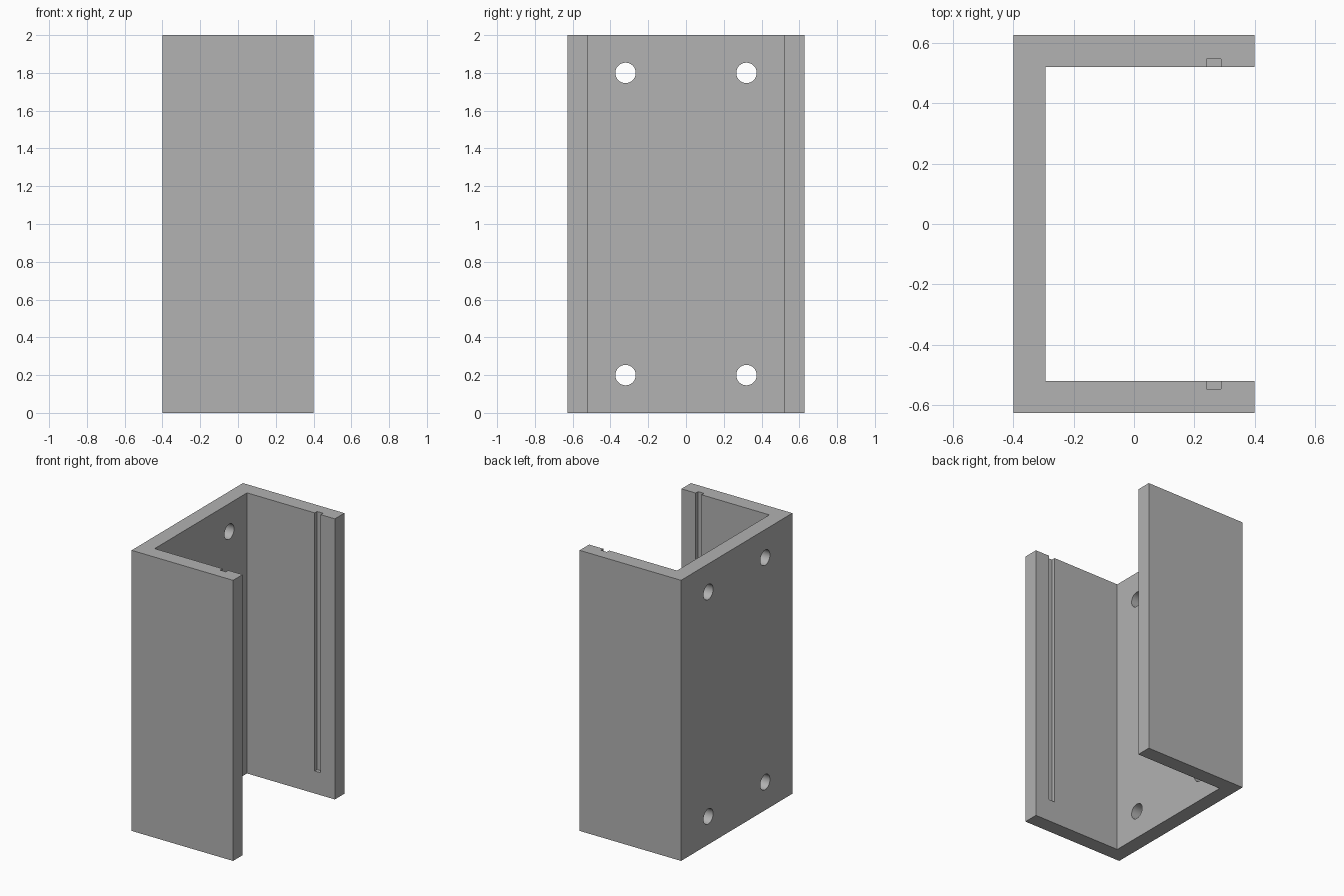
import bpy
import bmesh
import math

if "Cube" in bpy.data.objects:
    bpy.data.objects.remove(bpy.data.objects["Cube"], do_unlink=True)

HEIGHT, HALF_X, HALF_Y, WALL = 2.0, 0.4, 0.627, 0.107
INNER_Y = HALF_Y - WALL

grey = bpy.data.materials.new("plain_grey")
grey.use_nodes = True
colour = (0.445, 0.445, 0.445, 1)
grey.diffuse_color = colour
grey.node_tree.nodes["Principled BSDF"].inputs["Base Color"].default_value = colour


def add_mesh(name, bm):
    mesh = bpy.data.meshes.new(name)
    bmesh.ops.recalc_face_normals(bm, faces=bm.faces)
    bm.to_mesh(mesh)
    bm.free()
    obj = bpy.data.objects.new(name, mesh)
    obj.data.materials.append(grey)
    bpy.context.collection.objects.link(obj)
    return obj


def extrude_profile(name, points, z0, z1):
    bm = bmesh.new()
    face = bm.faces.new([bm.verts.new((x, y, z0)) for x, y in points])
    top = bmesh.ops.extrude_face_region(bm, geom=[face])["geom"]
    bmesh.ops.translate(bm, vec=(0, 0, z1 - z0),
                        verts=[v for v in top if isinstance(v, bmesh.types.BMVert)])
    return add_mesh(name, bm)


# U-shaped channel, open towards +x
half = [(-HALF_X, HALF_Y), (HALF_X, HALF_Y), (HALF_X, INNER_Y), (WALL - HALF_X, INNER_Y)]
channel = extrude_profile("channel_bracket",
                          half + [(x, -y) for x, y in reversed(half)], 0, HEIGHT)

# Slots inside both side walls, open at the top and stopped above the bottom
cutters = []
for side in (-1, 1):
    near, far = side * (INNER_Y - 0.05), side * (INNER_Y + 0.027)
    slot = [(0.241, near), (0.288, near), (0.288, far), (0.241, far)]
    cutters.append(extrude_profile("slot_cutter", slot, 0.16, HEIGHT + 0.1))

# Four mounting holes through the back plate
for y in (-0.32, 0.32):
    for z in (0.2, 1.8):
        bpy.ops.mesh.primitive_cylinder_add(
            vertices=48, radius=0.054, depth=0.3,
            location=(WALL / 2 - HALF_X, y, z), rotation=(0, math.pi / 2, 0))
        hole = bpy.context.object
        hole.name = "hole_cutter"
        hole.data.materials.append(grey)
        cutters.append(hole)

# Cut the openings, then discard the cutters
bpy.ops.object.select_all(action='DESELECT')
channel.select_set(True)
bpy.context.view_layer.objects.active = channel
for cutter in cutters:
    cutter.hide_render = True
    cut = channel.modifiers.new("cut", 'BOOLEAN')
    cut.operation = 'DIFFERENCE'
    cut.solver = 'EXACT'
    cut.object = cutter
    bpy.ops.object.modifier_apply(modifier=cut.name)
    bpy.data.objects.remove(cutter, do_unlink=True)

bpy.ops.object.shade_smooth_by_angle(angle=math.radians(30))
